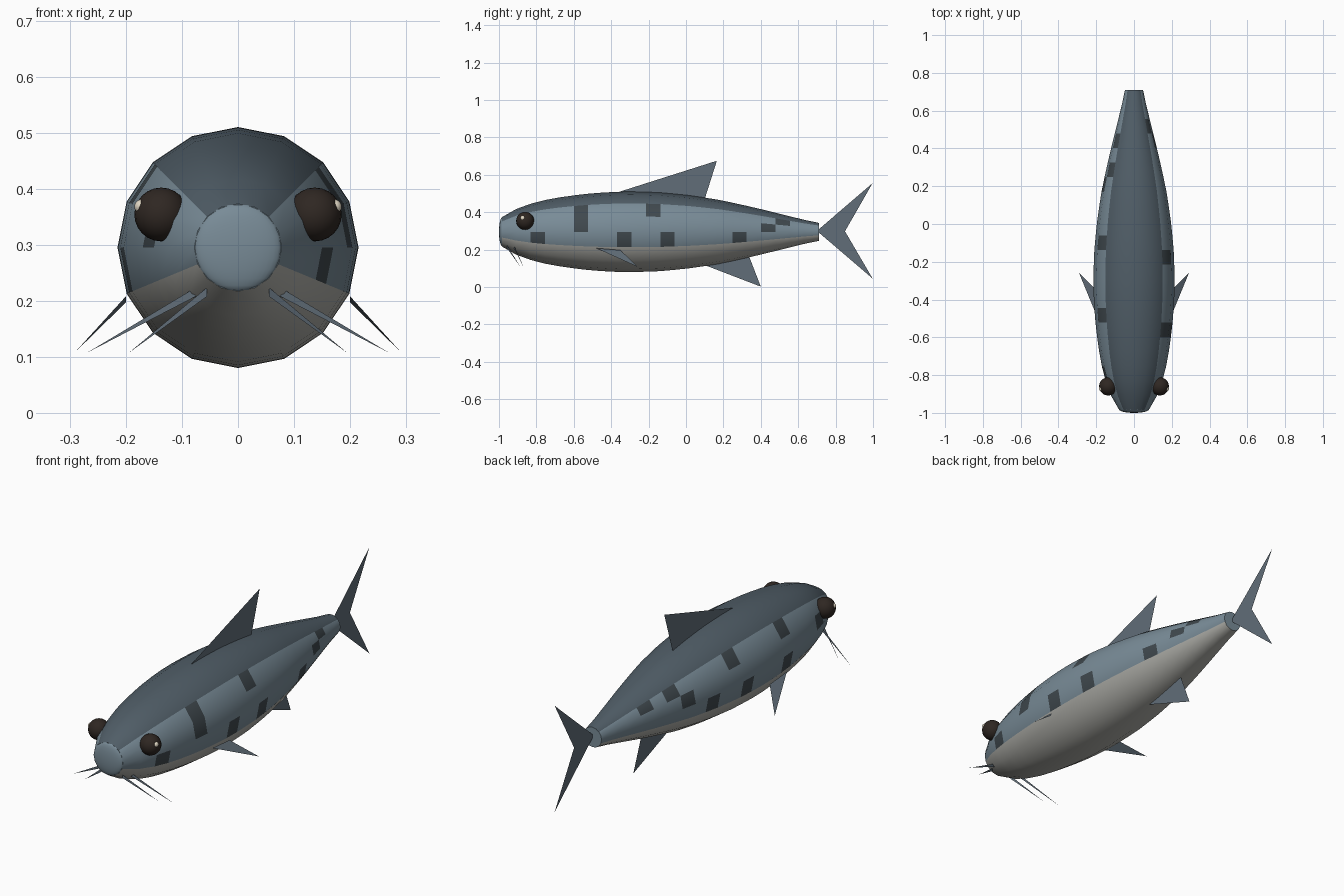
import bpy, bmesh, math

if "Cube" in bpy.data.objects:
    bpy.data.objects.remove(bpy.data.objects["Cube"])

SIDES, SEGS, Y0, Y1, ZC = 16, 22, -0.985, 0.71, 0.295


def material(name, rgb):
    m = bpy.data.materials.new(name)
    m.diffuse_color = (*rgb, 1)
    m.use_nodes = True
    m.node_tree.nodes["Principled BSDF"].inputs["Base Color"].default_value = m.diffuse_color
    return m


BACK = material("back_slate", (0.08, 0.11, 0.135))
SIDE = material("side_blue", (0.19, 0.26, 0.31))
BELLY = material("belly_pale", (0.42, 0.42, 0.39))
SPOT = material("spot_dark", (0.05, 0.065, 0.075))
FIN = material("fin_grey", (0.12, 0.155, 0.19))
EYE = material("eye_brown", (0.028, 0.02, 0.016))
GLINT = material("eye_glint", (0.75, 0.68, 0.55))


def mesh_object(name, verts, faces, mats):
    me = bpy.data.meshes.new(name)
    me.from_pydata(verts, [], faces)
    for m in mats:
        me.materials.append(m)
    ob = bpy.data.objects.new(name, me)
    bpy.context.collection.objects.link(ob)
    return ob


def mirror(ob):
    ob.modifiers.new("mirror", 'MIRROR').use_mirror_merge = False
    return ob


def ball(name, centre, radii, mat, segs=20, rings=12):
    bm = bmesh.new()
    bmesh.ops.create_uvsphere(bm, u_segments=segs, v_segments=rings, radius=1)
    for v in bm.verts:
        v.co = [c + r * k for c, r, k in zip(centre, radii, v.co)]
    for f in bm.faces:
        f.smooth = True
    ob = mesh_object(name, [], [], [mat])
    bm.to_mesh(ob.data)
    bm.free()
    return ob


# Body: round rings along y, coloured by face row
radii = [.078, .122, .15, .17, .184, .195, .204, .21, .214, .215, .213, .21,
         .203, .195, .184, .172, .156, .139, .121, .102, .083, .064, .048]
verts, faces, slots = [], [], []
for k, r in enumerate(radii):
    y = Y0 + (Y1 - Y0) * k / SEGS
    for i in range(SIDES):
        a = 2 * math.pi * i / SIDES
        verts.append((r * math.cos(a), y, ZC + r * math.sin(a)))

# Spots as (segment, row); rows count up from the belly edge
right = {(2, 0), (5, 1), (5, 2), (8, 0), (10, 2), (11, 0), (16, 0), (18, 1), (19, 2)}
left = {(2, 1), (6, 2), (6, 0), (10, 0), (11, 2), (13, 0), (15, 1), (16, 2), (18, 2)}
for k in range(SEGS):
    for i in range(SIDES):
        j = (i + 1) % SIDES
        faces.append((k * SIDES + i, (k + 1) * SIDES + i,
                      (k + 1) * SIDES + j, k * SIDES + j))
        row_r, row_l = (i + 1) % SIDES, 8 - i
        if 2 <= i <= 5:
            slot = 0
        elif row_r <= 2:
            slot = 3 if (k, row_r) in right else 1
        elif 0 <= row_l <= 2:
            slot = 3 if (k, row_l) in left else 1
        else:
            slot = 2
        slots.append(slot)
faces += [tuple(range(SIDES)), tuple(reversed(range(SEGS * SIDES, (SEGS + 1) * SIDES)))]
slots += [1, 1]
body = mesh_object("body", verts, faces, [BACK, SIDE, BELLY, SPOT])
for p, s in zip(body.data.polygons, slots):
    p.material_index = s
    p.use_smooth = len(p.vertices) == 4

# Snout dome
ball("snout", (0, -0.982, ZC), (.078, .018, .078), SIDE, 32, 12)

# Eyes with glints
mirror(ball("eyes", (.137, -.86, .354), (.048, .048, .048), EYE))
mirror(ball("eye_glints", (.172, -.872, .368), (.013, .013, .013), GLINT, 12, 8))

# Flat fins on the centre line, outlined in (y, z)
fins = {
    "dorsal_fin": [(-.37, .505), (.165, .675), (.10, .47)],
    "anal_fin": [(.08, .125), (.40, .002), (.335, .17)],
}
for name, pts in fins.items():
    mesh_object(name, [(0, y, z) for y, z in pts], [tuple(range(3))], [FIN])
mesh_object("tail_fin", [(0, .70, .30), (0, .998, .556), (0, .85, .298), (0, .998, .045)],
            [(0, 1, 2), (0, 2, 3)], [FIN])

# Pectoral fins
mirror(mesh_object("pectoral_fins",
                   [(.2, -.48, .208), (.2, -.35, .197), (.292, -.257, .107)],
                   [(0, 1, 2)], [FIN]))

# Whiskers: thin upright blades
whiskers = [((.055, -.957), (.195, -.885)), ((.075, -.92), (.27, -.868))]
wv, wf = [], []
for n, ((bx, by), (tx, ty)) in enumerate(whiskers):
    wv += [(bx, by, .224), (bx, by, .208), (tx, ty, .107)]
    wf.append((3 * n, 3 * n + 1, 3 * n + 2))
mirror(mesh_object("whiskers", wv, wf, [FIN]))
